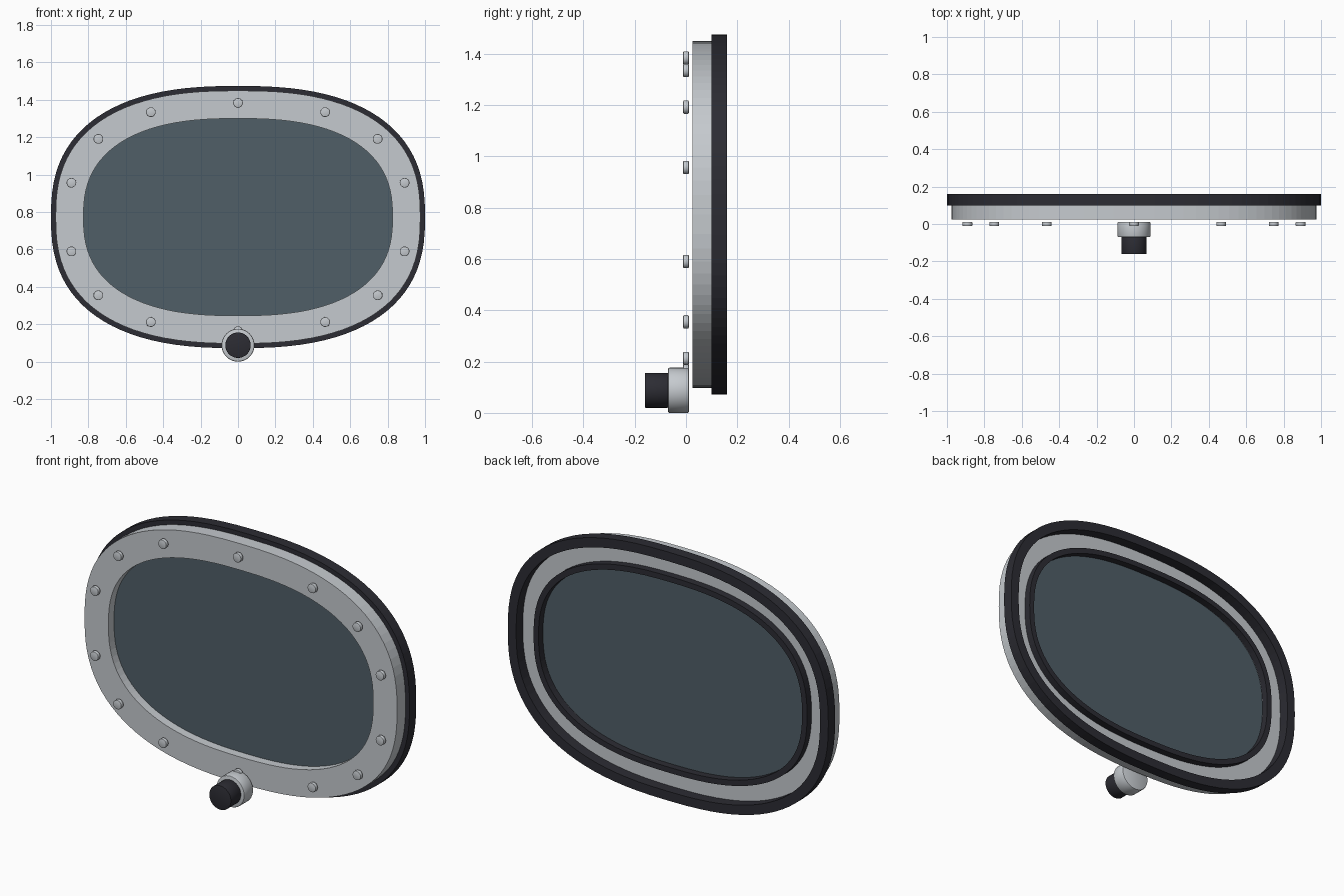
import bpy, bmesh
from math import sin, cos, pi, copysign, radians
from mathutils import Matrix

CENTRE_Z = 0.773
SEGMENTS = 96

cube = bpy.data.objects.get("Cube")
if cube:
    bpy.data.objects.remove(cube, do_unlink=True)


def material(name, rgb):
    mat = bpy.data.materials.new(name)
    mat.use_nodes = True
    mat.diffuse_color = (*rgb, 1)
    bsdf = mat.node_tree.nodes["Principled BSDF"]
    bsdf.inputs["Base Color"].default_value = (*rgb, 1)
    bsdf.inputs["Roughness"].default_value = 0.5
    return mat


metal = material("light metal", (0.56, 0.59, 0.62))
rubber = material("dark rubber", (0.025, 0.025, 0.033))
glass = material("blue grey glass", (0.08, 0.112, 0.136))


def oval_point(half_width, angle):
    """Point on the rounded oval; every oval keeps the same border width."""
    def soft(v):
        return copysign(abs(v) ** 0.8, v)
    half_height = half_width - 0.299
    return half_width * soft(cos(angle)), CENTRE_Z + half_height * soft(sin(angle))


def finish(name, bm, mat, smooth=True):
    bmesh.ops.recalc_face_normals(bm, faces=bm.faces)
    mesh = bpy.data.meshes.new(name)
    bm.to_mesh(mesh)
    bm.free()
    mesh.materials.append(mat)
    obj = bpy.data.objects.new(name, mesh)
    bpy.context.collection.objects.link(obj)
    if smooth:
        bpy.ops.object.select_all(action="DESELECT")
        obj.select_set(True)
        bpy.context.view_layer.objects.active = obj
        bpy.ops.object.shade_smooth_by_angle(angle=radians(30))
    return obj


def oval_loop(bm, half_width, y):
    points = [oval_point(half_width, 2 * pi * i / SEGMENTS) for i in range(SEGMENTS)]
    return [bm.verts.new((x, y, z)) for x, z in points]


def bridge(bm, a, b):
    for i in range(SEGMENTS):
        j = (i + 1) % SEGMENTS
        bm.faces.new((a[i], a[j], b[j], b[i]))


def oval_ring(name, outer, inner, front, back, mat):
    bm = bmesh.new()
    section = ((outer, front), (outer, back), (inner, back), (inner, front))
    loops = [oval_loop(bm, *corner) for corner in section]
    for i in range(4):
        bridge(bm, loops[i], loops[(i + 1) % 4])
    return finish(name, bm, mat, smooth=False)


def oval_plate(name, half_width, front, back, mat):
    bm = bmesh.new()
    a, b = oval_loop(bm, half_width, front), oval_loop(bm, half_width, back)
    bridge(bm, a, b)
    bm.faces.new(a)
    bm.faces.new(b)
    return finish(name, bm, mat, smooth=False)


def disc(name, x, z, radius, front, back, mat, bevel, sides):
    """Cylinder along y with softened rims."""
    bm = bmesh.new()
    place = Matrix.Translation((x, (front + back) / 2, z)) @ Matrix.Rotation(pi / 2, 4, "X")
    bmesh.ops.create_cone(bm, cap_ends=True, segments=sides, radius1=radius,
                          radius2=radius, depth=back - front, matrix=place)
    rims = [e for e in bm.edges if abs(e.verts[0].co.y - e.verts[1].co.y) < 0.001]
    bmesh.ops.bevel(bm, geom=rims, offset=bevel, segments=2, affect="EDGES", profile=0.5)
    return finish(name, bm, mat)


# Window frame, pane and seals
oval_ring("window_frame", 0.975, 0.826, 0.025, 0.10, metal)
oval_ring("outer_seal", 1.0, 0.948, 0.10, 0.16, rubber)
oval_ring("inner_seal", 0.853, 0.822, 0.10, 0.14, rubber)
oval_plate("window_pane", 0.828, 0.075, 0.095, glass)

# Bolts around the frame
BOLTS = 14
for i in range(BOLTS):
    x, z = oval_point(0.909, pi / 2 + 2 * pi * i / BOLTS)
    disc(f"bolt_{i + 1}", x, z, 0.026, -0.011, 0.011, metal, 0.004, 20)

# Latch knob at the bottom
disc("latch_collar", 0, 0.088, 0.088, -0.07, 0.012, metal, 0.006, 40)
disc("latch_knob", 0, 0.088, 0.068, -0.16, -0.07, rubber, 0.002, 40)
